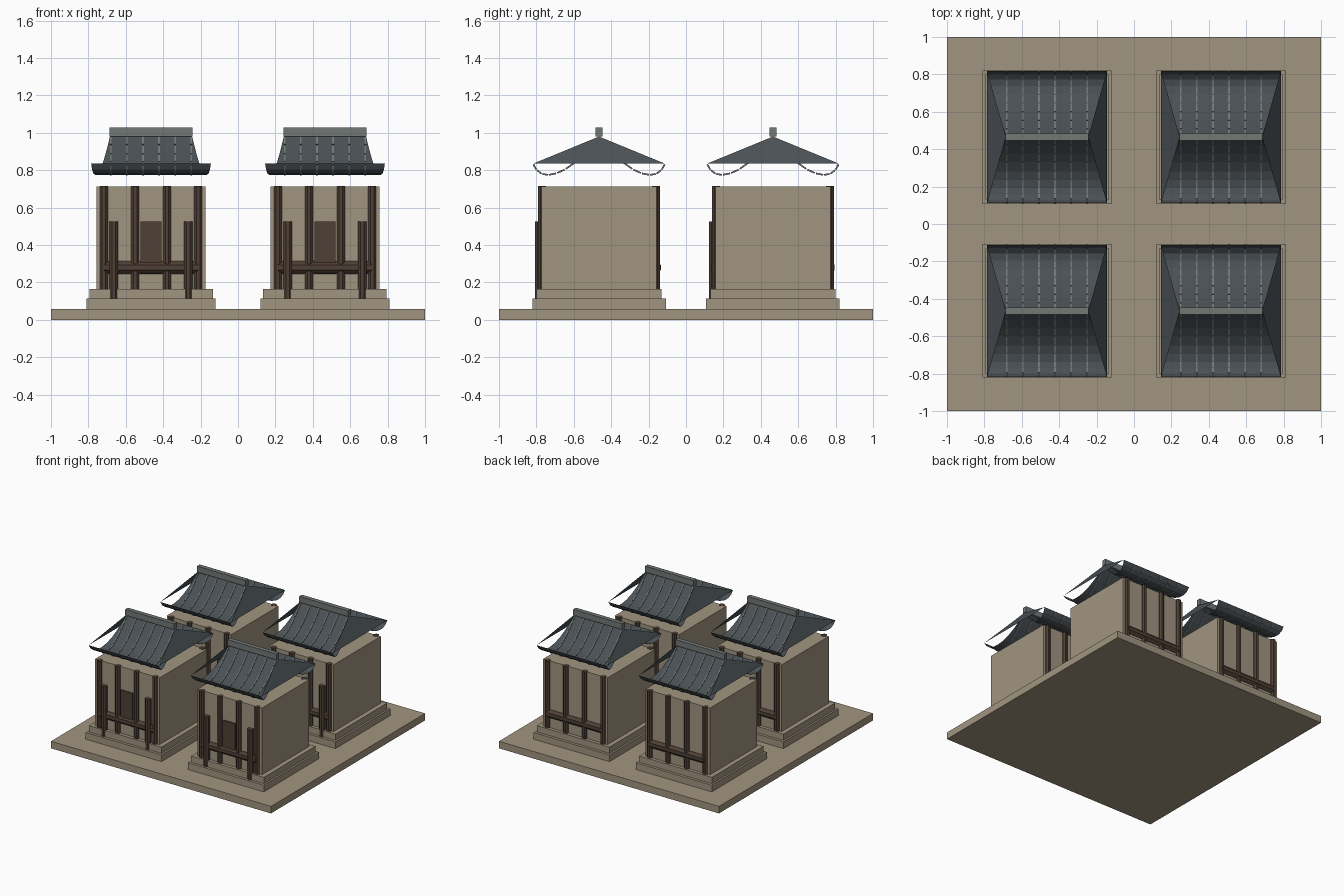
import bpy, math
from mathutils import Vector, Matrix

cube = bpy.data.objects.get("Cube")
if cube:
    bpy.data.objects.remove(cube, do_unlink=True)


def material(name, srgb):
    col = [((c + 0.055) / 1.055) ** 2.4 for c in srgb] + [1.0]
    m = bpy.data.materials.new(name)
    m.use_nodes = True
    m.diffuse_color = col
    m.node_tree.nodes["Principled BSDF"].inputs["Base Color"].default_value = col
    return m


STONE = material("tan stone", (0.63, 0.585, 0.50))
WOOD = material("dark wood", (0.31, 0.25, 0.21))
SLATE = material("roof slate", (0.29, 0.315, 0.335))
GREY = material("ridge grey", (0.45, 0.47, 0.46))


class Part:
    """Collects vertices and faces for one named part."""

    def __init__(self, name, mat):
        self.name, self.mat, self.verts, self.faces = name, mat, [], []

    def add(self, verts, faces):
        n = len(self.verts)
        self.verts += [tuple(v) for v in verts]
        self.faces += [[i + n for i in f] for f in faces]
        return self

    def prism(self, ring, offset):
        """Sweeps a closed ring of points along an offset."""
        n = len(ring)
        top = [p + offset for p in ring]
        sides = [(i, (i + 1) % n, (i + 1) % n + n, i + n) for i in range(n)]
        caps = [list(range(n))[::-1], list(range(n, 2 * n))]
        return self.add(ring + top, sides + caps)

    def box(self, hx, y0, y1, z0, z1):
        ring = [Vector((x, y, z0)) for x, y in ((-hx, y0), (hx, y0), (hx, y1), (-hx, y1))]
        return self.prism(ring, Vector((0, 0, z1 - z0)))

    def rod(self, start, end, radius, sides=8):
        start, end = Vector(start), Vector(end)
        rot = Vector((0, 0, 1)).rotation_difference(end - start).to_matrix()
        ring = []
        for i in range(sides):
            a = math.tau * (i + 0.5) / sides
            r = radius / math.cos(math.pi / sides)
            ring.append(start + rot @ Vector((r * math.cos(a), r * math.sin(a), 0)))
        return self.prism(ring, end - start)

    def mesh(self):
        me = bpy.data.meshes.new(self.name)
        me.from_pydata(self.verts, [], self.faces)
        me.materials.append(self.mat)
        me.update()
        return me


def place(name, me, loc=(0, 0, 0)):
    ob = bpy.data.objects.new(name, me)
    ob.location = loc
    bpy.context.collection.objects.link(ob)


# Ground slab
place("ground_slab", Part("ground_slab", STONE).box(1, -1, 1, 0, 0.058).mesh())

parts = []


def part(name, mat):
    p = Part(name, mat)
    parts.append(p)
    return p


# Stepped plinth and walls
part("lower_step", STONE).box(0.345, -0.357, 0.357, 0.058, 0.113)
part("upper_step", STONE).box(0.33, -0.335, 0.335, 0.113, 0.165)
part("walls", STONE).box(0.2925, -0.308, 0.308, 0.165, 0.713)

# Columns and rails on the front and back walls
columns = part("columns", WOOD)
rails = part("rails", WOOD)
for s in (-1, 1):
    for x in (-0.252, -0.085, 0.085, 0.252):
        columns.rod((x, s * 0.304, 0.165), (x, s * 0.304, 0.715), 0.0215)
    rails.rod((-0.252, s * 0.296, 0.28), (0.252, s * 0.296, 0.28), 0.034)

# Front door and porch posts
part("door", WOOD).box(0.056, -0.318, -0.3, 0.25, 0.525)
posts = part("porch_posts", WOOD)
for x in (-0.2, 0.2):
    posts.rod((x, -0.32, 0.113), (x, -0.32, 0.525), 0.0225)

# Roof: sagging slopes with upturned eaves
RIDGE_X, EAVE_X, EAVE_Y = 0.22, 0.32, 0.353
profile = [(0, 0.98), (0.12, 0.93), (0.25, 0.88), (0.38, 0.838), (0.52, 0.803),
           (0.65, 0.783), (0.77, 0.775), (0.87, 0.781), (0.95, 0.803), (1, 0.835)]
slopes = part("roof_slopes", SLATE)
tiles = part("tile_strips", GREY)
for s in (-1, 1):
    verts = []
    for t, z in profile:
        hx = RIDGE_X + (EAVE_X - RIDGE_X) * t
        verts += [(-hx, s * EAVE_Y * t, z), (hx, s * EAVE_Y * t, z)]
    quads = [(2 * i, 2 * i + 2, 2 * i + 3, 2 * i + 1) for i in range(len(profile) - 1)]
    if s > 0:
        quads = [q[::-1] for q in quads]
    slopes.add(verts, quads)
    # Thin rows of cap tiles
    for k in range(6):
        x = (k - 2.5) * 0.086
        for (t0, z0), (t1, z1) in zip(profile, profile[1:]):
            a = Vector((x, s * EAVE_Y * t0, z0))
            b = Vector((x, s * EAVE_Y * t1, z1))
            tiles.rod(a, a.lerp(b, 0.88), 0.0045, 4)

# Flat triangular roof ends
gables = part("roof_ends", SLATE)
for s in (-1, 1):
    tri = [(s * EAVE_X, -EAVE_Y, 0.835), (s * EAVE_X, EAVE_Y, 0.835), (s * RIDGE_X, 0, 0.98)]
    gables.add(tri, [(0, 1, 2) if s > 0 else (2, 1, 0)])

# Ridge beam
part("roof_ridge", GREY).box(0.222, -0.018, 0.018, 0.98, 1.028)

# Four identical houses
meshes = [(p.name, p.mesh()) for p in parts]
for side, x in (("right", -0.465), ("left", 0.465)):
    for end, y in (("front", -0.465), ("back", 0.465)):
        for name, me in meshes:
            place(f"{end}_{side}_{name}", me, (x, y, 0))
